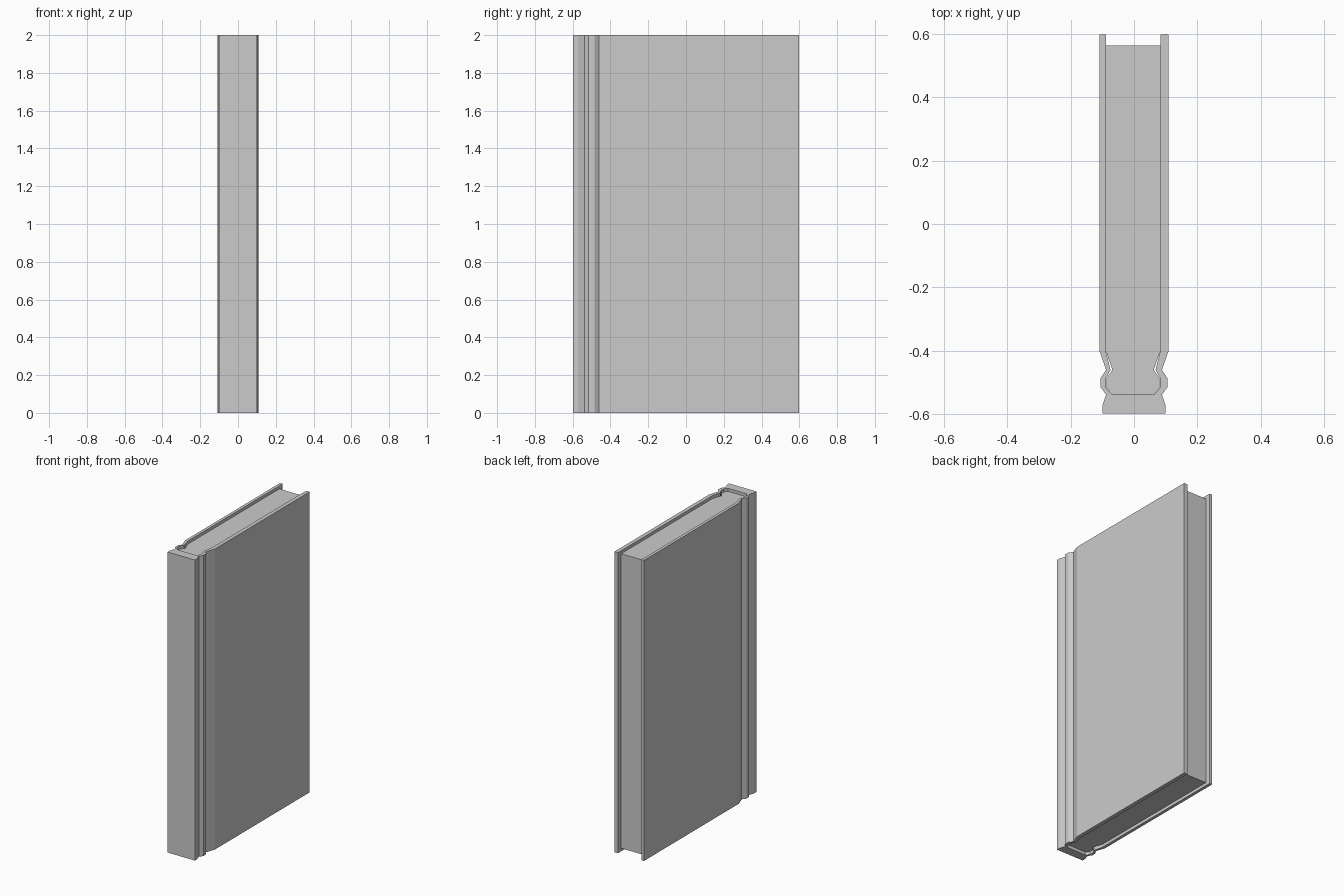
import bpy, bmesh

if "Cube" in bpy.data.objects:
    bpy.data.objects.remove(bpy.data.objects["Cube"])


def extrude_profile(name, points, z0, z1):
    """Closed xy outline extruded upright into a solid."""
    bm = bmesh.new()
    face = bm.faces.new([bm.verts.new((x, y, z0)) for x, y in points])
    ext = bmesh.ops.extrude_face_region(bm, geom=[face])
    bmesh.ops.translate(bm, vec=(0, 0, z1 - z0),
                        verts=[v for v in ext["geom"] if isinstance(v, bmesh.types.BMVert)])
    bmesh.ops.recalc_face_normals(bm, faces=bm.faces)
    mesh = bpy.data.meshes.new(name)
    bm.to_mesh(mesh)
    bm.free()
    obj = bpy.data.objects.new(name, mesh)
    bpy.context.collection.objects.link(obj)
    return obj


def mirrored(half, shift=0.0):
    """Left half outline (top to bottom) completed around x = shift."""
    left = [(x + shift, y) for x, y in half]
    right = [(shift - x, y) for x, y in reversed(half)]
    return left + right


# Outer outline of the binding: boards, hinge groove, bead and spine
outer = mirrored([(-0.109, 0.597), (-0.109, -0.4), (-0.088, -0.46), (-0.105, -0.485),
                  (-0.105, -0.515), (-0.088, -0.538), (-0.1, -0.573), (-0.1, -0.592),
                  (-0.1, -0.597)])
# Inner pocket of the binding; slightly looser than the pages at the hinge
inner = mirrored([(-0.086, 0.597), (-0.086, -0.4), (-0.071, -0.46), (-0.085, -0.485),
                  (-0.085, -0.516), (-0.068, -0.536)], -0.003)
n = len(outer) // 2
# U-shaped cover: around the outside, then back along the pocket
cover = extrude_profile("cover", outer + inner[::-1], 0.0, 2.0)

# Page block, set in from the cover at top, bottom and fore edge
pages = mirrored([(-0.086, 0.563), (-0.086, -0.4), (-0.065, -0.46), (-0.084, -0.487),
                  (-0.084, -0.516), (-0.068, -0.536)], -0.003)
extrude_profile("page_block", pages, 0.02, 1.98)
